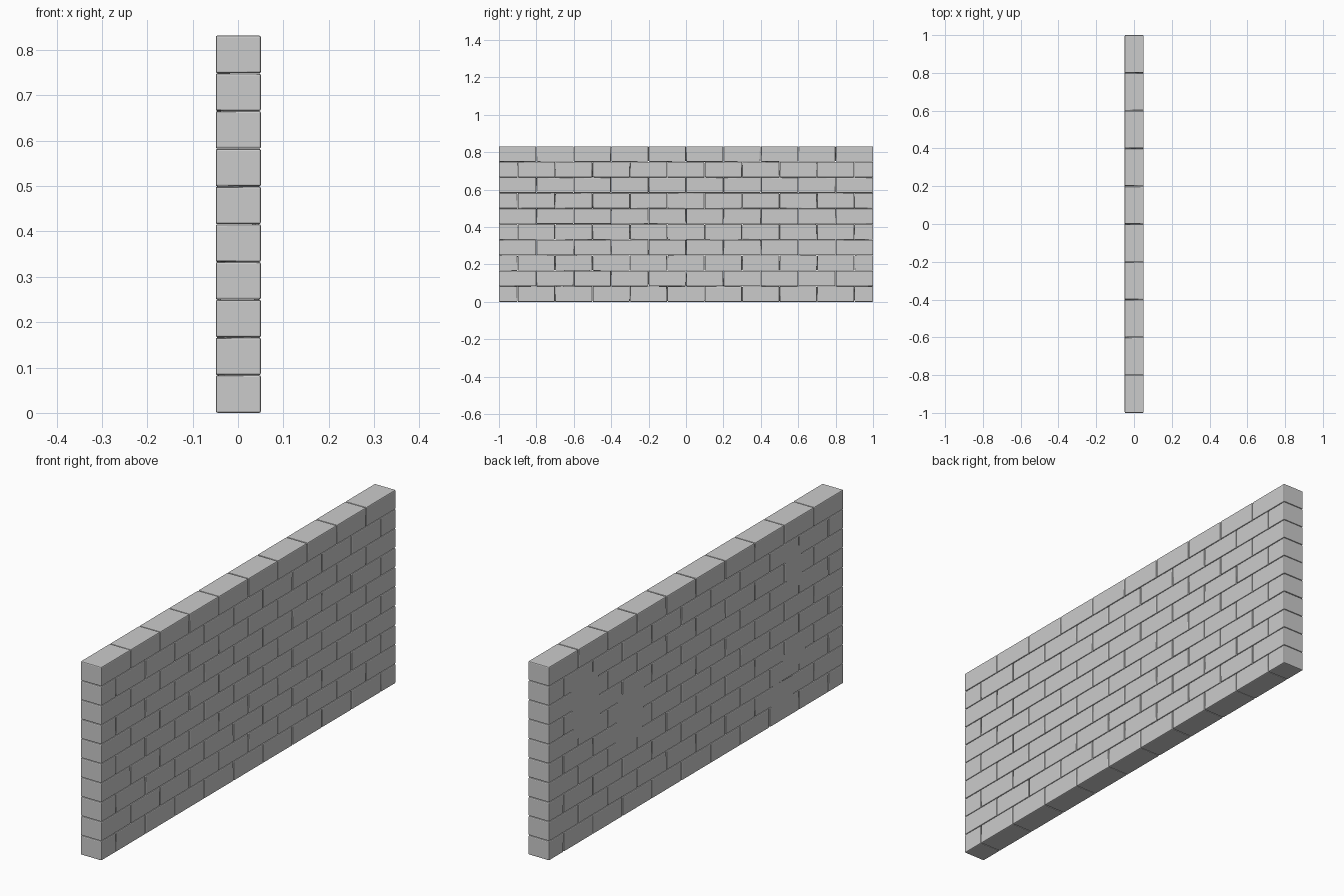
import bpy, bmesh, random
from mathutils import Vector

if "Cube" in bpy.data.objects:
    bpy.data.objects.remove(bpy.data.objects["Cube"])

random.seed(4)
X0, X1 = -0.049, 0.0505          # wall thickness extents
COURSES, HEIGHT, LENGTH = 10, 0.832, 0.2
H = HEIGHT / COURSES


def finish(name, bm):
    mesh = bpy.data.meshes.new(name)
    bm.to_mesh(mesh)
    bm.free()
    ob = bpy.data.objects.new(name, mesh)
    bpy.context.collection.objects.link(ob)
    return ob


def add_brick(bm, y0, y1, z0, z1):
    """One brick block with very slightly uneven corners at the joints."""
    verts = bmesh.ops.create_cube(bm, size=1)["verts"]
    for v in verts:
        y = y1 if v.co.y > 0 else y0
        z = z1 if v.co.z > 0 else z0
        if abs(y) < 0.99:
            y -= (1 if v.co.y > 0 else -1) * random.uniform(0, 0.002)
        if 0.01 < z < HEIGHT - 0.01:
            z -= (1 if v.co.z > 0 else -1) * random.uniform(0, 0.001)
        v.co = Vector((X1 if v.co.x > 0 else X0, y, z))


# Brick courses: odd courses whole bricks, even courses end in half bricks
for row in range(COURSES):
    bm = bmesh.new()
    if row % 2:
        joints = [-1 + LENGTH * i for i in range(11)]
    else:
        joints = [-1] + [-0.9 + LENGTH * i for i in range(10)] + [1]
    for a, b in zip(joints, joints[1:]):
        add_brick(bm, a, b, row * H, (row + 1) * H)
    course = finish(f"brick_course_{row + 1}", bm)
    bevel = course.modifiers.new("worn_edges", "BEVEL")
    bevel.width = 0.004
    bevel.segments = 2

# Paper sheets pasted on the -x face, corners as (y, z)
sheets = [
    [(0.857, 0.693), (0.672, 0.705), (0.652, 0.463), (0.836, 0.447)],
    [(0.536, 0.531), (0.352, 0.517), (0.372, 0.304), (0.556, 0.293)],
    [(-0.597, 0.700), (-0.706, 0.712), (-0.727, 0.541), (-0.618, 0.527)],
    [(-0.577, 0.275), (-0.727, 0.305), (-0.747, 0.214), (-0.604, 0.173)],
    [(-0.515, 0.172), (-0.652, 0.168), (-0.659, 0.074), (-0.502, 0.053)],
]
for i, corners in enumerate(sheets):
    bm = bmesh.new()
    face = bm.faces.new([bm.verts.new((-0.0512, y, z)) for y, z in corners])
    face.normal_update()
    if face.normal.x > 0:
        face.normal_flip()
    finish(f"poster_{i + 1}", bm)
